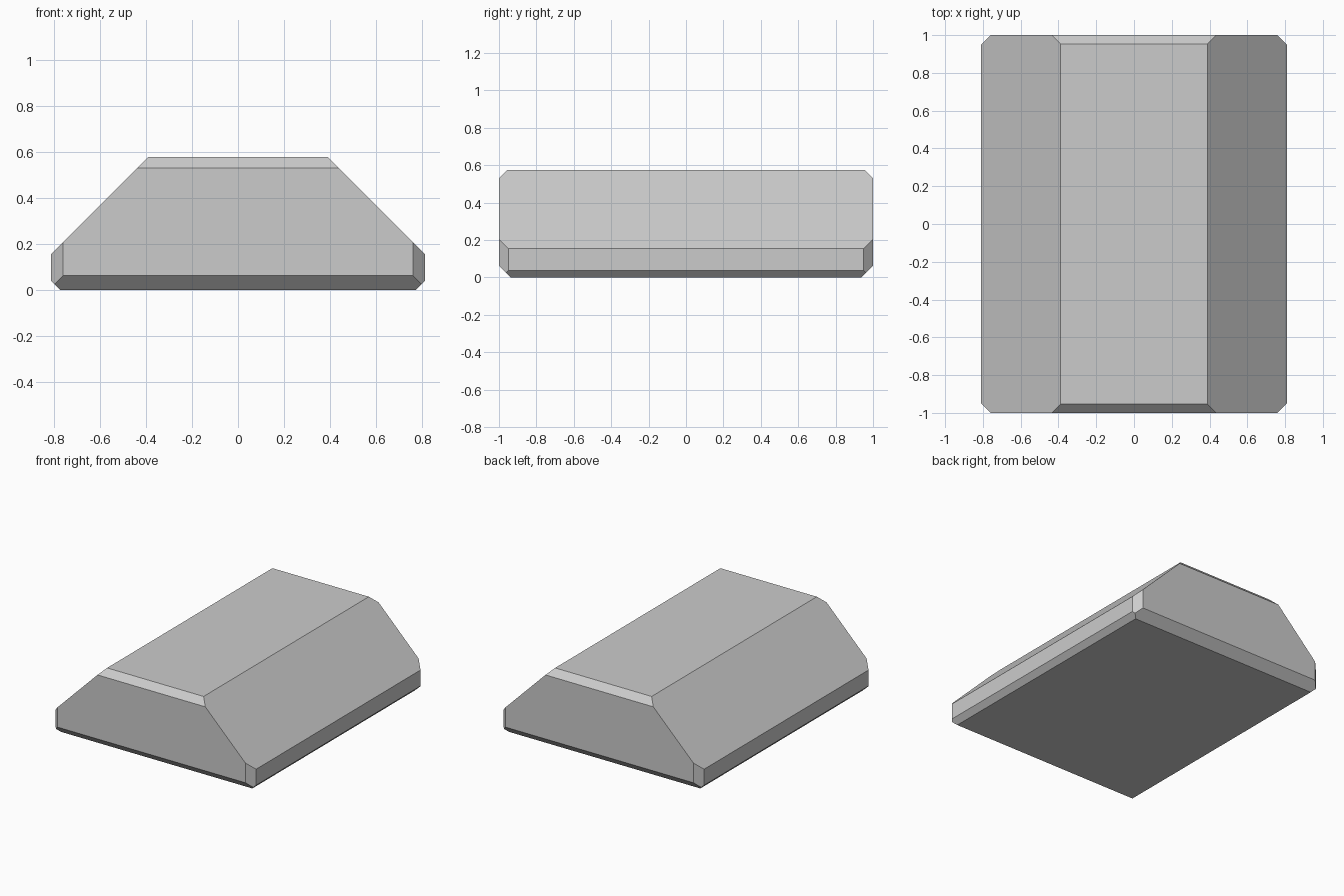
import bpy, bmesh
from mathutils import Vector

if "Cube" in bpy.data.objects:
    bpy.data.objects.remove(bpy.data.objects["Cube"])

W, D, H = 0.811, 1.0, 0.576  # half width, half depth, height

# Base block
bm = bmesh.new()
bmesh.ops.create_cube(bm, size=1)
for v in bm.verts:
    v.co = Vector((v.co.x * 2 * W, v.co.y * 2 * D, (v.co.z + 0.5) * H))


def cut(point, normal):
    """Slice off everything beyond a plane and cap the opening."""
    res = bmesh.ops.bisect_plane(
        bm, geom=bm.verts[:] + bm.edges[:] + bm.faces[:], dist=1e-6,
        plane_co=point, plane_no=normal, clear_outer=True)
    edges = [e for e in res["geom_cut"] if isinstance(e, bmesh.types.BMEdge)]
    bmesh.ops.contextual_create(bm, geom=edges)


for s in (-1, 1):
    # Long sloped sides
    cut((s * 0.39, 0, H), (s, 0, 1))
    # Chamfers along the upper front and back edges
    cut((0, s * D, 0.53), (0, s, 1))
    # Vertical corner chamfers
    for t in (-1, 1):
        cut((s * 0.76, t * D, 0), (s, t, 0))
    # Bottom edge chamfers
    cut((0, s * D, 0.062), (0, s, -1))
    cut((s * W, 0, 0.038), (s, 0, -1))

bmesh.ops.recalc_face_normals(bm, faces=bm.faces[:])
mesh = bpy.data.meshes.new("bevelled_block")
bm.to_mesh(mesh)
bm.free()
obj = bpy.data.objects.new("bevelled_block", mesh)
bpy.context.collection.objects.link(obj)
